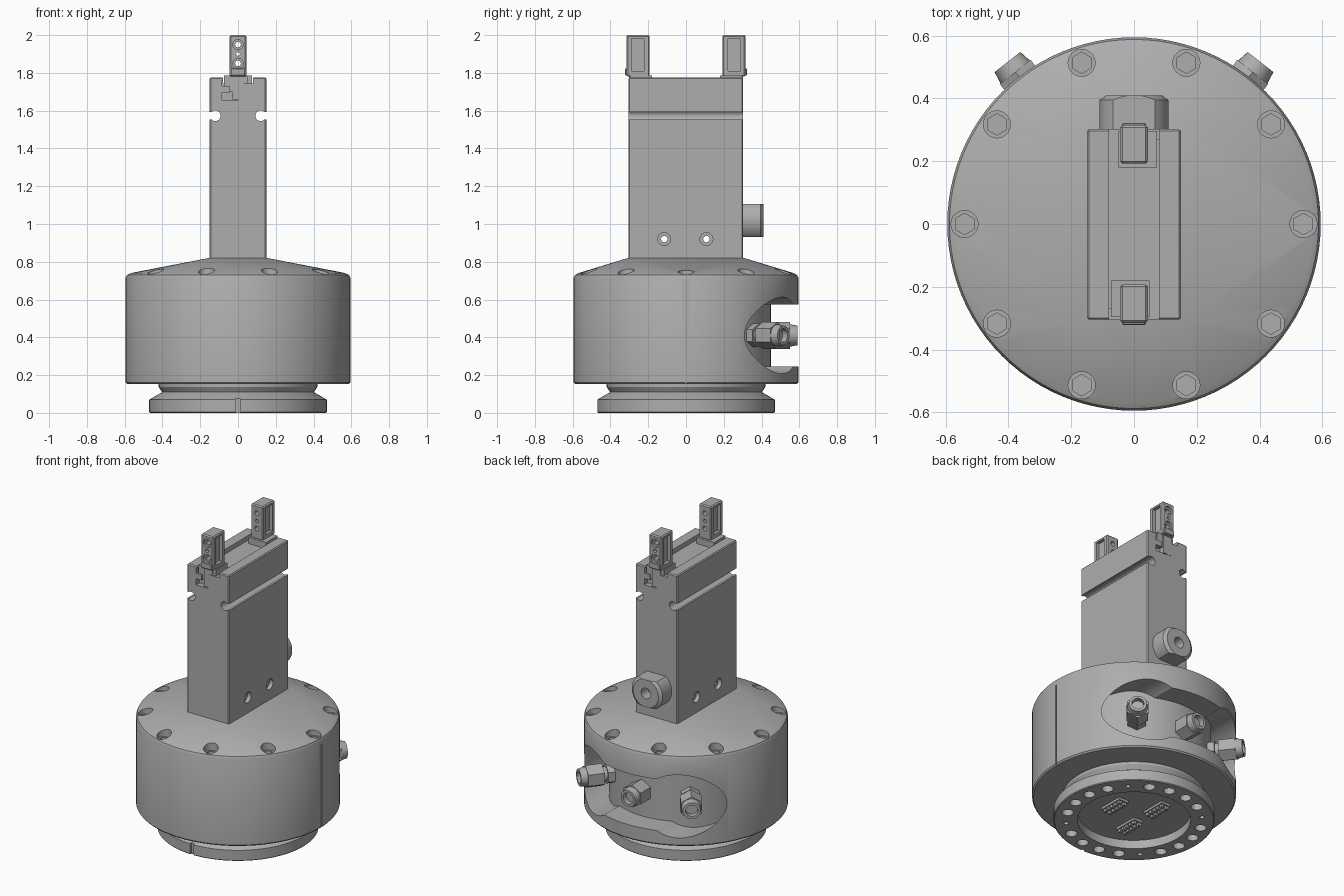
import bpy, bmesh, math
from mathutils import Vector, Matrix

if "Cube" in bpy.data.objects:
    bpy.data.objects.remove(bpy.data.objects["Cube"], do_unlink=True)

metal = bpy.data.materials.new("plain_grey_metal")
metal.use_nodes = True
grey = (0.42, 0.42, 0.42, 1)
metal.diffuse_color = grey
metal.node_tree.nodes["Principled BSDF"].inputs["Base Color"].default_value = grey


def finish(name, bm):
    bmesh.ops.recalc_face_normals(bm, faces=bm.faces)
    mesh = bpy.data.meshes.new(name)
    bm.to_mesh(mesh)
    bm.free()
    mesh.materials.append(metal)
    ob = bpy.data.objects.new(name, mesh)
    bpy.context.collection.objects.link(ob)
    return ob


def box(name, lo, hi, bevel=0):
    lo, hi = Vector(lo), Vector(hi)
    bm = bmesh.new()
    bmesh.ops.create_cube(bm, size=1, matrix=Matrix.Translation((lo + hi) / 2)
                          @ Matrix.Diagonal((hi - lo).to_4d()))
    if bevel:
        bmesh.ops.bevel(bm, geom=bm.edges[:], offset=bevel, segments=1,
                        affect='EDGES')
    return finish(name, bm)


def rod(name, p0, p1, r, r2=None, sides=32):
    p0, p1 = Vector(p0), Vector(p1)
    d = p1 - p0
    turn = d.to_track_quat('Z', 'Y').to_matrix().to_4x4()
    bm = bmesh.new()
    bmesh.ops.create_cone(bm, cap_ends=True, segments=sides, radius1=r,
                          radius2=r if r2 is None else r2, depth=d.length,
                          matrix=Matrix.Translation((p0 + p1) / 2) @ turn)
    return finish(name, bm)


def lathe(name, profile, sides=96, matrix=None):
    bm = bmesh.new()
    vs = [bm.verts.new((r, 0, z)) for r, z in profile]
    es = [bm.edges.new(p) for p in zip(vs, vs[1:])]
    bmesh.ops.spin(bm, geom=vs + es, cent=(0, 0, 0), axis=(0, 0, 1),
                   angle=math.tau, steps=sides)
    bmesh.ops.remove_doubles(bm, verts=bm.verts, dist=1e-5)
    if matrix:
        bm.transform(matrix)
    return finish(name, bm)


def boolean(ob, others, op='DIFFERENCE'):
    for c in others:
        m = ob.modifiers.new("cut", 'BOOLEAN')
        m.operation, m.solver, m.object = op, 'EXACT', c
        with bpy.context.temp_override(object=ob, active_object=ob):
            bpy.ops.object.modifier_apply(modifier=m.name)
        bpy.data.objects.remove(c, do_unlink=True)


def polar(r, a, z):
    return Vector((r * math.cos(a), r * math.sin(a), z))


# Main housing: round drum blending into a rectangular pad
bm = bmesh.new()
for r, z in ((.587, .153), (.595, .162), (.595, .715), (.588, .73), (.57, .74)):
    for i in range(96):
        bm.verts.new(polar(r, math.tau * i / 96, z))
for x in (-.155, .155):
    for y in (-.308, .308):
        bm.verts.new((x, y, .82))
bmesh.ops.convex_hull(bm, input=bm.verts)
bmesh.ops.dissolve_limit(bm, angle_limit=.005, verts=bm.verts, edges=bm.edges)
housing = finish("housing", bm)

# Pocket at the rear with a curved floor
pocket = box("pocket_cutter", (-.3, .1, .245), (.3, .8, .575))
boolean(pocket, [rod("end", (x, .1, .41), (x, .8, .41), .203, sides=48)
                 for x in (-.305, .305)], 'UNION')
boolean(pocket, [rod("floor", (0, 0, 0), (0, 0, .9), .45, sides=96)])
boolean(housing, [pocket])

# Screw holes around the rim, hex sockets, and the side witness slit
cuts = []
for i in range(10):
    a = math.tau * i / 10
    cuts.append(rod("hole", polar(.54, a, .715), polar(.54, a, .85), .043))
    cuts.append(rod("socket", polar(.54, a, .68), polar(.54, a, .72), .034, sides=6))
cuts.append(box("slit", (.588, -.004, .1), (.7, .004, .69)))
boolean(housing, cuts)

# Mounting flange with recess, bolt circle and locating notch
flange = lathe("mounting_flange", [
    (0, .055), (.33, .055), (.33, 0), (.465, 0), (.47, .005), (.47, .07),
    (.402, .11), (.42, .137), (.42, .165), (0, .165)])
cuts = [box("notch", (-.012, -.6, -.1), (.012, -.455, .075))]
for i in range(20):
    a = math.tau * (i + .5) / 20
    r = .014 if i % 5 == 2 else .034
    cuts.append(rod("bolt", polar(.398, a, -.1), polar(.398, a, .06), r, sides=20))
boolean(flange, cuts)

# Contact blocks with pins inside the recess
for i in range(3):
    c = polar(.145, math.tau * i / 3, 0)
    box(f"contact_block_{i}", (c.x - .035, c.y - .08, .04), (c.x + .035, c.y + .08, .06))
    for j in range(10):
        x, y = c.x + (j % 2 - .5) * .036, c.y + (j // 2 - 2) * .031
        box(f"contact_pin_{i}_{j}", (x - .01, y - .01, .022), (x + .01, y + .01, .045))

# Air fittings fanned out in the pocket
for name, deg, start in (("left", 52, .43), ("middle", 90, .365), ("right", 128, .43)):
    a = math.radians(deg)

    def at(t):
        return polar(start + t, a, .41)
    rod(f"{name}_fitting_base", at(-.02), at(.06), .062, sides=6)
    rod(f"{name}_fitting_neck", at(.05), at(.13), .044)
    nut = rod(f"{name}_fitting_nut", at(.085), at(.185), .072, sides=6)
    collar = rod(f"{name}_fitting_collar", at(.18), at(.225), .06, .052)
    boolean(collar, [rod("bore", at(.19), at(.3), .036)])

# Gripper body with side grooves, top channel and end slots
body = box("gripper_body", (-.15, -.305, .78), (.15, .302, 1.775), .006)
cuts = [box("channel", (-.08, -.5, 1.745), (.08, .5, 1.9))]
for s in (-1, 1):
    cuts.append(rod("groove", (s * .12, -.5, 1.573), (s * .12, .5, 1.573), .028))
    cuts.append(box("groove_mouth", (min(s * .125, s * .3), -.5, 1.552),
                    (max(s * .125, s * .3), .5, 1.594)))
    # half T-slot beside each finger
    for w, z0, z1 in ((.085, 1.655, 1.695), (.045, 1.69, 1.735), (.085, 1.73, 1.76)):
        cuts.append(box("t_slot", (min(0, s * w), min(s * .27, s * .4), z0),
                        (max(0, s * w), max(s * .27, s * .4), z1)))
    for y in (-.115, .108):
        cuts.append(rod("counterbore", (s * .125, y, .92), (s * .2, y, .92), .034))
for y in (-.115, .108):
    cuts.append(rod("through_hole", (-.3, y, .92), (.3, y, .92), .017, sides=20))
boolean(body, cuts)

# Gripper fingers with side windows and screw holes
for name, s in (("front", -1), ("rear", 1)):
    def span(x0, y0, z0, x1, y1, z1):
        return (x0, min(s * y0, s * y1), z0), (x1, max(s * y0, s * y1), z1)
    box(f"{name}_jaw_slide", *span(-.062 + s * .012, .18, 1.70, .062 + s * .012, .296, 1.785))
    box(f"{name}_jaw_stem", *span(-.03, .2, 1.66, .03, .303, 1.80))
    box(f"{name}_finger_foot", *span(-.038, .3, 1.785, .038, .322, 1.825), .004)
    finger = box(f"{name}_finger", *span(-.044, .192, 1.78, .044, .315, 2.0), .007)
    cuts = [box("window", *span(x0, .222, 1.81, x0 + .1, .288, 1.982))
            for x0 in (.024, -.124)]
    for z in (1.85, 1.95):
        cuts.append(rod("counterbore", (0, s * .3, z), (0, s * .4, z), .027))
    for z, r in ((1.85, .015), (1.9, .01), (1.95, .015)):
        cuts.append(rod("screw_hole", (0, s * .1, z), (0, s * .4, z), r, sides=20))
    boolean(finger, cuts)

# Rear port boss: round with flats above and below
boss = lathe("port_boss", [(0, 0), (.11, 0), (.11, .098), (.09, .112), (0, .112)], 48,
             Matrix.Translation((0, .297, 1.018)) @ Matrix.Rotation(-math.pi / 2, 4, 'X'))
boolean(boss, [box("flat", (-.3, .2, 1.105), (.3, .6, 1.4)),
               box("flat", (-.3, .2, .7), (.3, .6, .93)),
               rod("port", (0, .34, 1.018), (0, .6, 1.018), .034)])

# Smooth the round surfaces while keeping edges crisp
for ob in bpy.context.scene.objects:
    if ob.type == 'MESH' and metal.name in ob.data.materials:
        ob.select_set(True)
        bpy.context.view_layer.objects.active = ob
bpy.ops.object.shade_smooth_by_angle(angle=math.radians(28))
